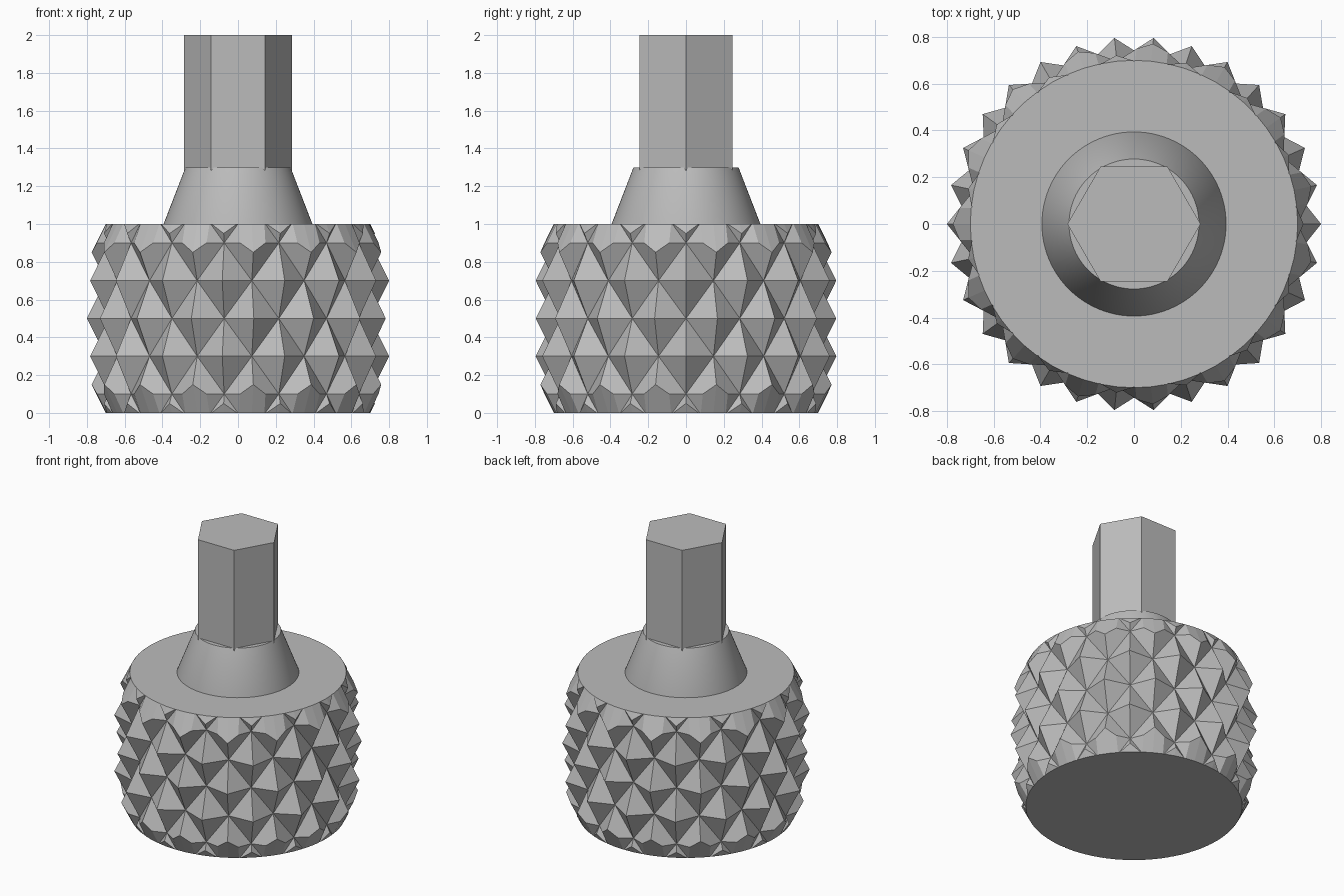
import bpy, bmesh, math
from mathutils import Vector

cube = bpy.data.objects.get("Cube")
if cube:
    bpy.data.objects.remove(cube, do_unlink=True)

grey = bpy.data.materials.new("mid grey")
grey.use_nodes = True
colour = (0.5, 0.5, 0.5, 1)
grey.diffuse_color = colour
grey.node_tree.nodes["Principled BSDF"].inputs["Base Color"].default_value = colour


def polar(r, degrees, z):
    a = math.radians(degrees)
    return Vector((r * math.cos(a), r * math.sin(a), z))


def finish(name, bm):
    bmesh.ops.recalc_face_normals(bm, faces=bm.faces)
    mesh = bpy.data.meshes.new(name)
    bm.to_mesh(mesh)
    bm.free()
    mesh.materials.append(grey)
    obj = bpy.data.objects.new(name, mesh)
    bpy.context.collection.objects.link(obj)
    return obj


def turned(name, profile, sides):
    """Stack of rings given as (radius, height), closed at both ends."""
    bm = bmesh.new()
    rings = [[bm.verts.new(polar(r, 360 * i / sides, z)) for i in range(sides)]
             for r, z in profile]
    for low, high in zip(rings, rings[1:]):
        for i in range(sides):
            j = (i + 1) % sides
            bm.faces.new((low[i], low[j], high[j], high[i]))
    bm.faces.new(rings[0])
    bm.faces.new(rings[-1])
    return finish(name, bm)


# Knurled grip: checkerboard of peaks and valleys wrapped round a drum
COLS, ROWS, STEP = 30, 7, 0.2
PEAK, VALLEY = 0.8, 0.7
bm = bmesh.new()
grid = [[bm.verts.new(polar(VALLEY if (i + j) % 2 else PEAK,
                            360 * i / COLS, -0.1 + STEP * j))
         for i in range(COLS)] for j in range(ROWS)]
for j in range(ROWS - 1):
    for i in range(COLS):
        k = (i + 1) % COLS
        a, b, c, d = grid[j][i], grid[j][k], grid[j + 1][k], grid[j + 1][i]
        # Split every cell along its valley line
        if (i + j) % 2:
            bm.faces.new((a, b, c))
            bm.faces.new((a, c, d))
        else:
            bm.faces.new((a, b, d))
            bm.faces.new((b, c, d))
for ring, z in ((grid[0], -0.1), (grid[-1], 1.1)):
    centre = bm.verts.new((0, 0, z))
    for i in range(COLS):
        bm.faces.new((ring[i], ring[(i + 1) % COLS], centre))
grip = finish("knurled_grip", bm)

# Chamfered envelope trims the ends of the grip
cutter = turned("grip_envelope",
                [(0.7, 0), (0.815, 0.23), (0.815, 0.77), (0.7, 1)], 60)
cutter.hide_render = True
trim = grip.modifiers.new("trim", "BOOLEAN")
trim.operation = "INTERSECT"
trim.solver = "EXACT"
trim.object = cutter
bpy.context.view_layer.objects.active = grip
bpy.ops.object.modifier_apply(modifier="trim")
bpy.data.objects.remove(cutter, do_unlink=True)

# Tapered neck and hexagonal shank
neck = turned("tapered_neck", [(0.395, 0.98), (0.394, 1), (0.278, 1.3)], 96)
bpy.ops.object.select_all(action="DESELECT")
neck.select_set(True)
bpy.context.view_layer.objects.active = neck
bpy.ops.object.shade_smooth_by_angle(angle=math.radians(30))
turned("hex_shank", [(0.285, 1.1), (0.285, 2)], 6)
